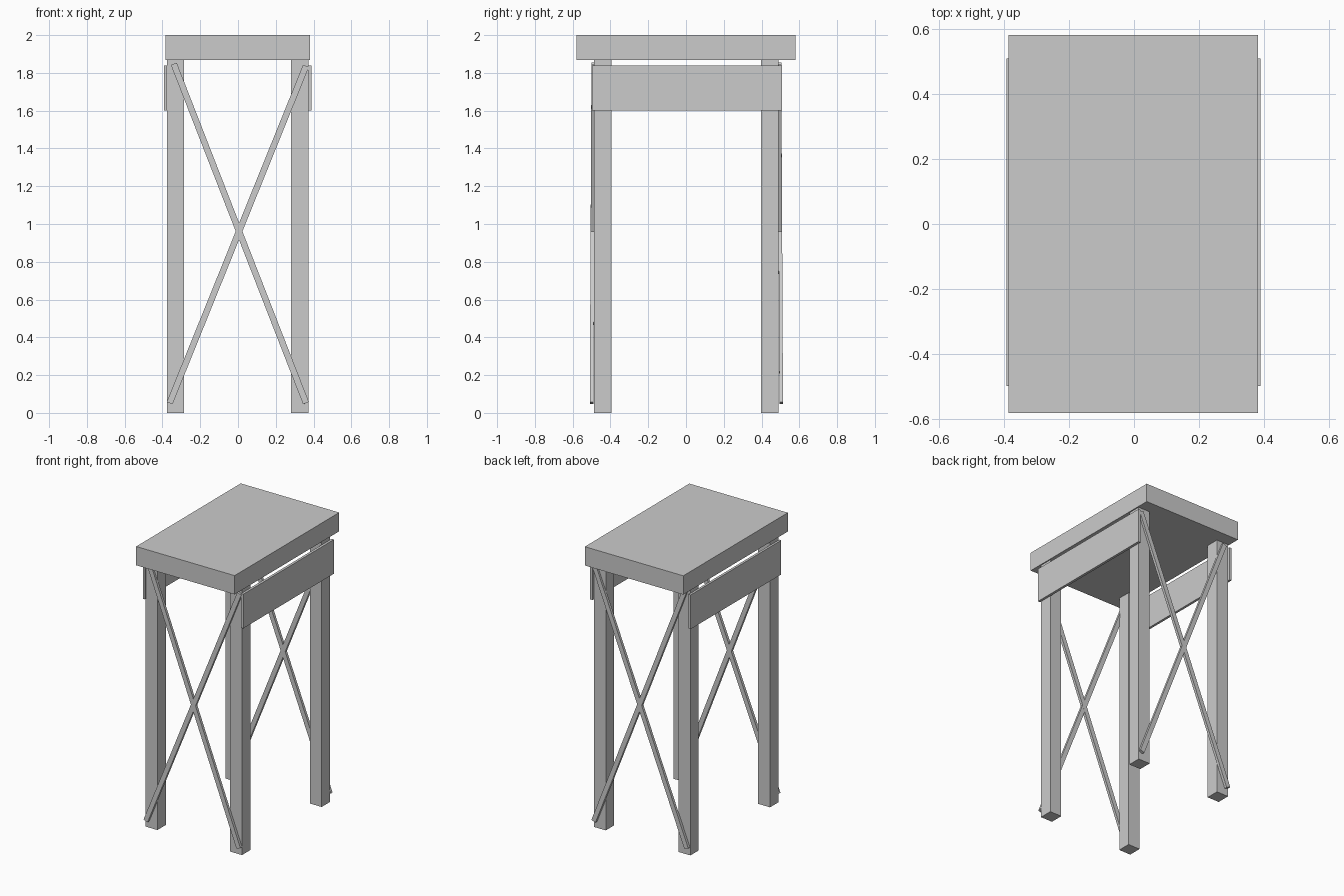
import bpy
from mathutils import Vector, Matrix

if "Cube" in bpy.data.objects:
    bpy.data.objects.remove(bpy.data.objects["Cube"])


def box(name, lo, hi):
    lo, hi = Vector(lo), Vector(hi)
    bpy.ops.mesh.primitive_cube_add(size=1, location=(lo + hi) / 2)
    ob = bpy.context.object
    ob.name = name
    ob.scale = hi - lo
    return ob


def brace(name, a, b, width, thick):
    # thin bar running from a to b, flat side facing y
    a, b = Vector(a), Vector(b)
    z = (b - a).normalized()
    x = Vector((0, 1, 0)).cross(z).normalized()
    y = z.cross(x)
    bpy.ops.mesh.primitive_cube_add(size=1)
    ob = bpy.context.object
    ob.name = name
    rot = Matrix((x, y, z)).transposed().to_4x4()
    size = Matrix.Diagonal((width, thick, (b - a).length, 1))
    ob.matrix_world = Matrix.Translation((a + b) / 2) @ rot @ size
    return ob


# table top
box("top", (-0.385, -0.58, 1.868), (0.38, 0.58, 2.0))

# four square legs
for side, x in (("left", -0.377), ("right", 0.28)):
    for end, y in (("front", -0.487), ("back", 0.397)):
        box(f"{end}_{side}_leg", (x, y, 0), (x + 0.092, y + 0.093, 1.87))

# side boards joining the legs
box("left_side_board", (-0.392, -0.497, 1.6), (-0.375, 0.508, 1.84))
box("right_side_board", (0.371, -0.497, 1.6), (0.389, 0.508, 1.84))

# crossed braces on both ends, leaning slightly out at the foot
for end, s, off in (("front", -1, 0.0), ("back", 1, 0.004)):
    low, high = s * (0.5 + off), s * (0.491 + off)
    brace(f"{end}_rising_brace", (-0.362, low, 0.052), (0.36, high, 1.837), 0.033, 0.019)
    brace(f"{end}_falling_brace", (0.36, low, 0.052), (-0.34, high, 1.848), 0.033, 0.019)
